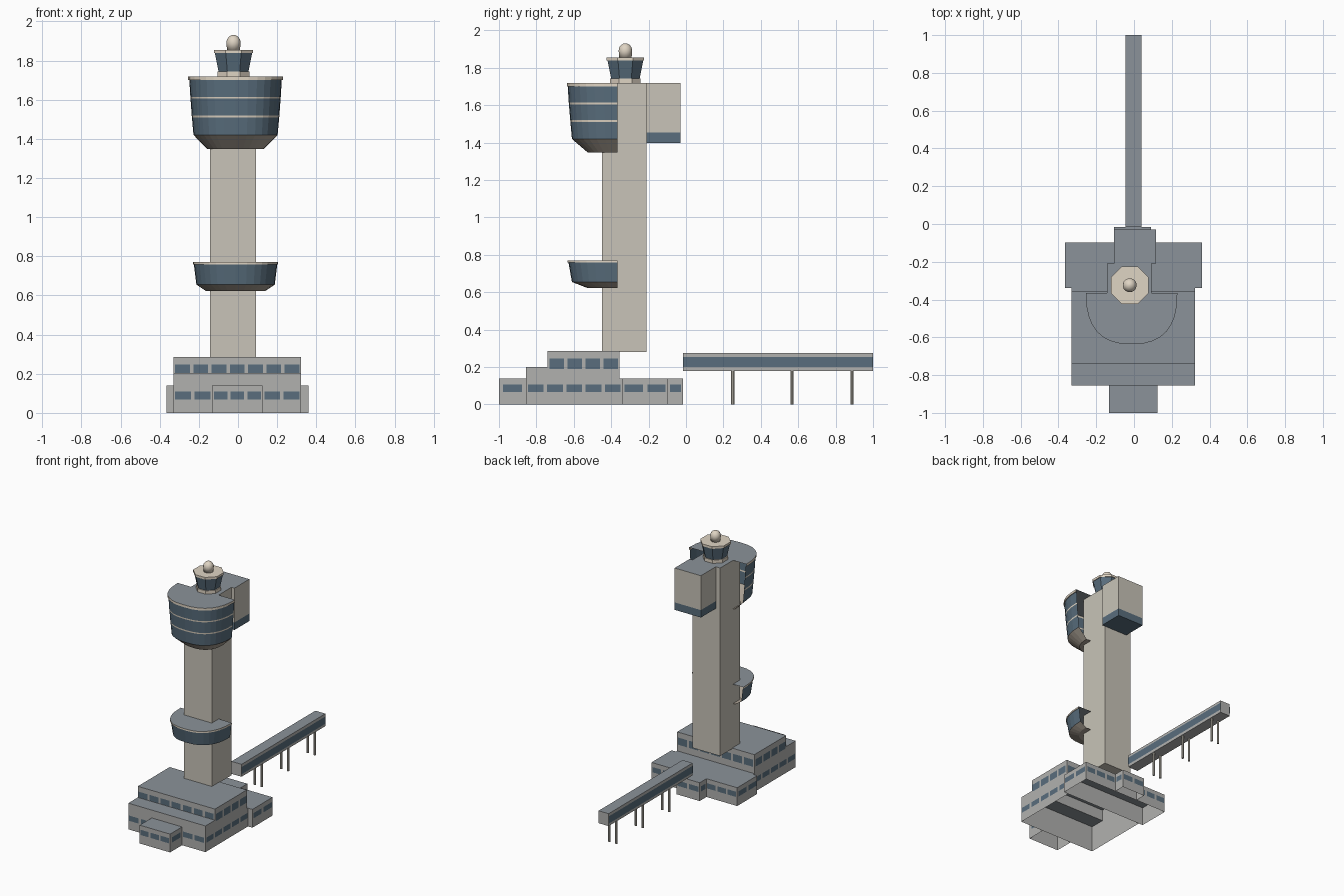
import bpy, bmesh, math

if "Cube" in bpy.data.objects:
    bpy.data.objects.remove(bpy.data.objects["Cube"])


def material(name, r, g, b):
    m = bpy.data.materials.new(name)
    m.diffuse_color = (r, g, b, 1)
    m.use_nodes = True
    m.node_tree.nodes["Principled BSDF"].inputs["Base Color"].default_value = m.diffuse_color
    return m


WALL = material("stone", .58, .55, .48)
GREY = material("concrete", .44, .44, .43)
ROOF = material("roof_grey", .26, .29, .32)
GLASS = material("blue_glass", .10, .155, .205)
TRIM = material("cream_trim", .74, .66, .55)
UNDER = material("underside", .42, .37, .31)


def finish(name, bm, mats):
    bmesh.ops.recalc_face_normals(bm, faces=bm.faces)
    me = bpy.data.meshes.new(name)
    bm.to_mesh(me)
    bm.free()
    for m in mats:
        me.materials.append(m)
    ob = bpy.data.objects.new(name, me)
    bpy.context.collection.objects.link(ob)
    return ob


def box(name, x, y, z, mat=GREY, top=None, bottom=True):
    """Box from (min, max) ranges; horizontal faces take the top material."""
    bm = bmesh.new()
    bmesh.ops.create_cube(bm, size=1)
    for v in bm.verts:
        v.co = [(r[0] + r[1]) / 2 + c * (r[1] - r[0]) for r, c in zip((x, y, z), v.co)]
    bm.normal_update()
    for f in list(bm.faces):
        if f.normal.z > .9:
            f.material_index = 1
        elif f.normal.z < -.9 and not bottom:
            bm.faces.remove(f)
    return finish(name, bm, [mat, top or mat])


def loft(name, rings, mats, closed=True, top=ROOF, bottom=UNDER):
    """Skin between rings of points, one material per layer, capped at both ends."""
    bm = bmesh.new()
    rows = [[bm.verts.new(p) for p in r] for r in rings]
    n = len(rows[0])
    for k, (a, b) in enumerate(zip(rows, rows[1:])):
        for i in range(n if closed else n - 1):
            j = (i + 1) % n
            bm.faces.new((a[i], a[j], b[j], b[i])).material_index = k
    bm.faces.new(rows[-1]).material_index = len(mats)
    bm.faces.new(rows[0][::-1]).material_index = len(mats) + 1
    return finish(name, bm, list(mats) + [top, bottom])


def bow(w, front, z, back=-.365, cx=-.0125, n=16, e=2 / 2.5):
    """Rounded D outline, open at its flat back."""
    pts = []
    for i in range(n + 1):
        t = math.pi * i / n
        c, s = math.cos(t), max(math.sin(t), 0)
        pts.append((cx - w * math.copysign(abs(c) ** e, c), back + (front - back) * s ** e, z))
    return pts


def ring(r, z, n, cx=-.023, cy=-.324):
    return [(cx + r * math.cos(2 * math.pi * (i + .5) / n),
             cy + r * math.sin(2 * math.pi * (i + .5) / n), z) for i in range(n)]


def windows(name, a, b, z, n, gap=.19):
    """Row of n thin panes along the wall from a to b; outside is on the right."""
    bm = bmesh.new()
    dx, dy = b[0] - a[0], b[1] - a[1]
    d = math.hypot(dx, dy)
    ox, oy = dy / d * .002, -dx / d * .002
    for i in range(n):
        t0, t1 = (i + gap / 2) / n, (i + 1 - gap / 2) / n
        p = [(a[0] + dx * t + ox, a[1] + dy * t + oy) for t in (t0, t1)]
        bm.faces.new([bm.verts.new(c) for c in
                      ((*p[0], z[0]), (*p[1], z[0]), (*p[1], z[1]), (*p[0], z[1]))])
    me_ob = finish(name, bm, [GLASS])
    return me_ob


# Stepped main building: side profile swept across x, open underneath
prof = [(-.855, 0), (-.855, .14), (-.855, .20), (-.74, .20), (-.74, .285), (-.355, .285), (-.355, .14), (-.34, .14)]
X0, X1 = -.33, .323
bm = bmesh.new()
sides = [[bm.verts.new((x, y, z)) for y, z in prof] for x in (X0, X1)]
for i in range(len(prof) - 1):
    f = bm.faces.new((sides[0][i], sides[0][i + 1], sides[1][i + 1], sides[1][i]))
    f.material_index = int(prof[i][1] == prof[i + 1][1])
for s in sides:
    bm.faces.new(s + [bm.verts.new((s[0].co.x, -.34, 0))])
finish("main_building", bm, [GREY, ROOF])

# Lower wings and porches
box("rear_wing", (-.365, .36), (-.34, -.097), (0, .14), GREY, ROOF, False)
box("front_porch", (-.132, .125), (-1, -.855), (0, .14), GREY, ROOF, False)
box("rear_porch", (-.105, .09), (-.097, -.015), (0, .14), GREY, ROOF, False)

# Window rows
LOW, HIGH = (.068, .108), (.19, .245)
windows("front_upper_windows", (X0, -.74), (X1, -.74), (.203, .247), 7)
windows("back_upper_windows", (X1, -.355), (X0, -.355), HIGH, 7)
windows("right_upper_windows", (X1, -.74), (X1, -.355), HIGH, 4)
windows("left_upper_windows", (X0, -.355), (X0, -.74), HIGH, 4)
windows("right_main_windows", (X1, -.855), (X1, -.34), LOW, 5)
windows("left_main_windows", (X0, -.34), (X0, -.855), LOW, 5)
windows("front_left_windows", (X0, -.855), (-.132, -.855), LOW, 2)
windows("front_right_windows", (.125, -.855), (X1, -.855), LOW, 2)
windows("front_porch_windows", (-.132, -1), (.125, -1), LOW, 3)
windows("front_porch_right_window", (.125, -1), (.125, -.855), LOW, 1, .3)
windows("front_porch_left_window", (-.132, -.855), (-.132, -1), LOW, 1, .3)
windows("wing_right_windows", (.36, -.34), (.36, -.097), LOW, 2)
windows("wing_left_windows", (-.365, -.097), (-.365, -.34), LOW, 2)
windows("wing_back_right_windows", (.36, -.097), (.09, -.097), LOW, 3)
windows("wing_back_left_windows", (-.105, -.097), (-.365, -.097), LOW, 3)
windows("rear_porch_windows", (.09, -.015), (-.105, -.015), LOW, 2)
windows("rear_porch_right_window", (.09, -.097), (.09, -.015), LOW, 1, .3)
windows("rear_porch_left_window", (-.105, -.015), (-.105, -.097), LOW, 1, .3)

# Tower shaft and the box hung on its back
box("shaft", (-.142, .092), (-.448, -.21), (.28, 1.718), WALL, ROOF)
box("back_box", (-.105, .117), (-.21, -.03), (1.455, 1.718), WALL, ROOF)
box("back_box_glass", (-.105, .117), (-.21, -.03), (1.398, 1.455), GLASS)

# Upper bowed cab with glass bands, and lower bowed balcony
loft("upper_cab", [bow(.143, -.525, 1.347), bow(.215, -.61, 1.42),
                   bow(.223, -.618, 1.51), bow(.224, -.619, 1.52),
                   bow(.230, -.626, 1.605), bow(.231, -.627, 1.615),
                   bow(.236, -.632, 1.70), bow(.242, -.636, 1.70), bow(.242, -.636, 1.718)],
     [UNDER, GLASS, TRIM, GLASS, TRIM, GLASS, TRIM, TRIM], closed=False)
loft("lower_balcony", [bow(.15, -.525, .622), bow(.20, -.61, .655),
                       bow(.213, -.628, .758), bow(.217, -.633, .758), bow(.217, -.633, .77)],
     [UNDER, GLASS, TRIM, TRIM], closed=False)

# Octagonal lookout on top
K = 1 / math.cos(math.pi / 8)
loft("lookout_base", [ring(.082 * K, 1.718, 8), ring(.082 * K, 1.743, 8)], [TRIM], top=TRIM)
loft("lookout", [ring(.076 * K, 1.743, 8), ring(.095 * K, 1.838, 8),
                 ring(.1 * K, 1.838, 8), ring(.1 * K, 1.855, 8)],
     [GLASS, TRIM, TRIM], top=TRIM)
dome = [(.034, 1.855), (.037, 1.893)] + [
    (.037 * math.cos(math.radians(a)), 1.893 + .038 * math.sin(math.radians(a))) for a in (25, 50, 70, 86)]
ob = loft("dome", [ring(r, z, 16) for r, z in dome], [TRIM] * 5, top=TRIM, bottom=TRIM)
for p in ob.data.polygons:
    p.use_smooth = True

# Elevated walkway on paired posts
box("walkway", (-.045, .04), (-.015, 1), (.18, .275), GREY, ROOF)
windows("walkway_right_glass", (.04, -.015), (.04, 1), (.2, .255), 1, 0)
windows("walkway_left_glass", (-.045, 1), (-.045, -.015), (.2, .255), 1, 0)
for i, y in enumerate((.25, .567, .887)):
    for side, x in (("left", -.032), ("right", .027)):
        loft(f"walkway_post_{side}_{i + 1}",
             [ring(.009, 0, 8, x, y), ring(.009, .18, 8, x, y)], [WALL], top=WALL, bottom=WALL)
